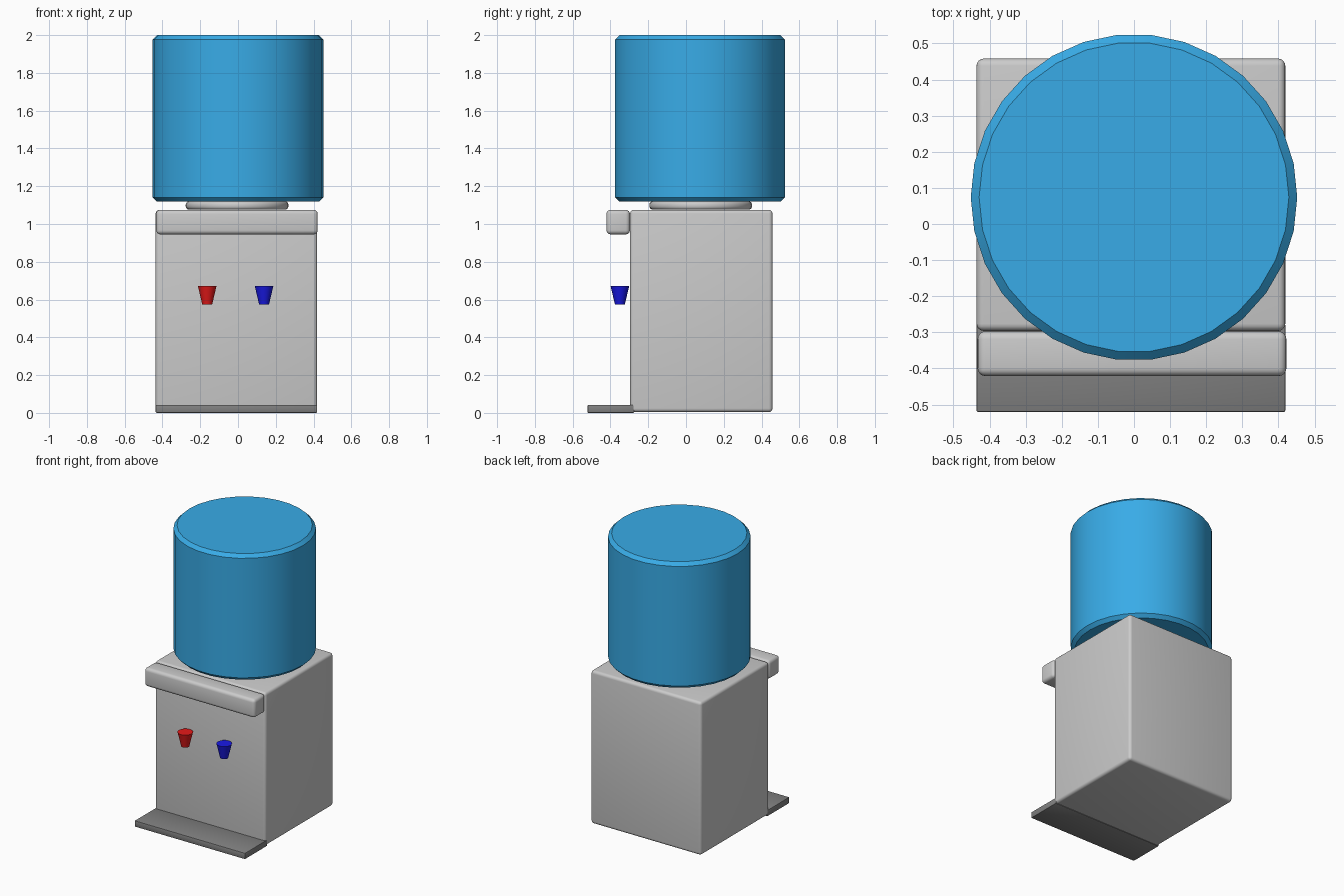
import bpy
import math

if "Cube" in bpy.data.objects:
    bpy.data.objects.remove(bpy.data.objects["Cube"])


def paint(obj, color):
    mat = bpy.data.materials.new(obj.name + "_colour")
    mat.diffuse_color = (*color, 1)
    mat.use_nodes = True
    mat.node_tree.nodes["Principled BSDF"].inputs["Base Color"].default_value = mat.diffuse_color
    obj.data.materials.append(mat)


def finish(obj, name, bevel, segments, color):
    obj.name = name
    if bevel:
        mod = obj.modifiers.new("Bevel", 'BEVEL')
        mod.width = bevel
        mod.segments = segments
        mod.limit_method = 'ANGLE'
        mod.angle_limit = math.radians(40)
        bpy.ops.object.modifier_apply(modifier=mod.name)
    bpy.ops.object.shade_smooth_by_angle(angle=math.radians(31))
    if color:
        paint(obj, color)
    return obj


def box(name, lo, hi, bevel, segments=4, color=None):
    center = [(a + b) / 2 for a, b in zip(lo, hi)]
    bpy.ops.mesh.primitive_cube_add(size=1, location=center)
    obj = bpy.context.object
    obj.scale = [b - a for a, b in zip(lo, hi)]
    bpy.ops.object.transform_apply(location=False, rotation=False, scale=True)
    return finish(obj, name, bevel, segments, color)


def drum(name, x, y, z0, z1, r0, r1, sides, bevel=0, segments=1, color=None):
    bpy.ops.mesh.primitive_cone_add(vertices=sides, radius1=r0, radius2=r1,
                                    depth=z1 - z0, location=(x, y, (z0 + z1) / 2),
                                    rotation=(0, 0, math.pi / 2))
    return finish(bpy.context.object, name, bevel, segments, color)


# Cabinet, front ledge and drip tray
box("cabinet", (-0.436, -0.296, 0.004), (0.419, 0.458, 1.075), 0.02)
box("front_ledge", (-0.433, -0.421, 0.945), (0.422, -0.297, 1.075), 0.022)
box("drip_tray", (-0.436, -0.521, 0.0), (0.419, -0.275, 0.043), 0.005, 2,
    (0.22, 0.22, 0.22))

# Collar and water bottle
drum("bottle_collar", -0.005, 0.078, 1.076, 1.12, 0.272, 0.272, 32, 0.018, 4)
drum("water_bottle", 0, 0.074, 1.118, 2.0, 0.452, 0.452, 30, 0.023, 1,
     (0.04, 0.41, 0.8))

# Hot and cold taps
for name, x, color in (("hot_tap", -0.163, (0.8, 0.01, 0.01)),
                       ("cold_tap", 0.138, (0.01, 0.01, 0.8))):
    drum(name, x, -0.35, 0.573, 0.671, 0.026, 0.049, 32, color=color)
